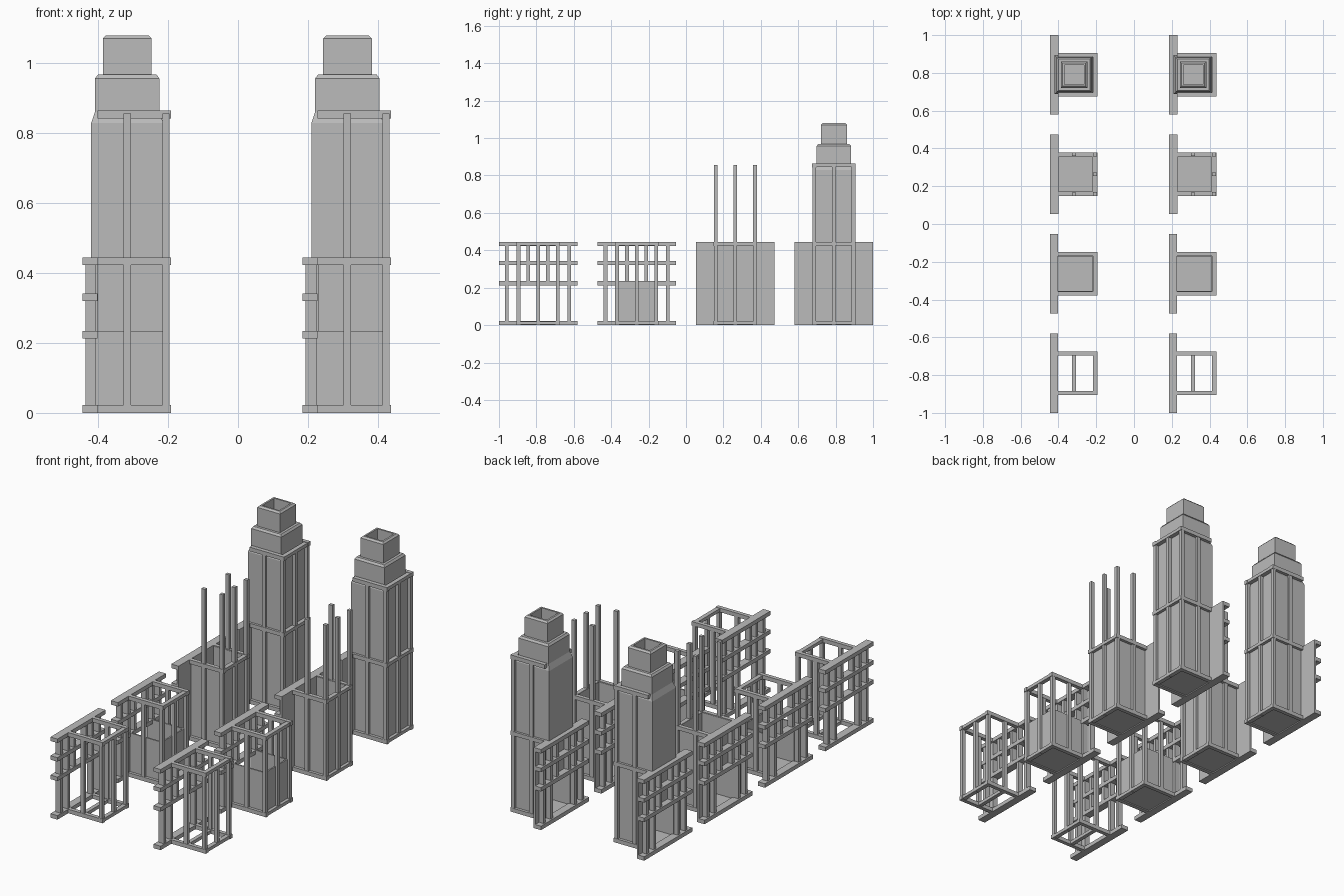
import bpy, bmesh
from mathutils import Matrix, Vector

cube = bpy.data.objects.get("Cube")
if cube:
    bpy.data.objects.remove(cube)

grey = bpy.data.materials.new("plain_grey")
grey.use_nodes = True
colour = (0.5, 0.5, 0.5, 1)
grey.diffuse_color = colour
grey.node_tree.nodes["Principled BSDF"].inputs["Base Color"].default_value = colour

ROW_GAP, COLUMN_GAP = 0.527, 0.63
FLOOR, SILL, RAIL, DECK, HEAD = 0.022, 0.235, 0.342, 0.445, 0.865
FLUE_X, FRONT_X, SIDE_Y = -0.317, -0.206, 0.105
WALL_BACK, WALL_FRONT, WALL_Y = -0.445, -0.402, 0.21
BAR = 0.022


def finish(name, bm, at):
    mesh = bpy.data.meshes.new(name)
    bm.to_mesh(mesh)
    bm.free()
    mesh.materials.append(grey)
    ob = bpy.data.objects.new(name, mesh)
    ob.location = at
    bpy.context.collection.objects.link(ob)


def boxes(name, spans, at):
    """One object made of boxes, each given as x, y and z ranges."""
    bm = bmesh.new()
    for span in spans:
        size = Vector([b - a for a, b in span])
        mid = Vector([(a + b) / 2 for a, b in span])
        bmesh.ops.create_cube(bm, size=1, matrix=Matrix.Translation(mid) @ Matrix.Diagonal(size).to_4x4())
    finish(name, bm, at)


def around(c, width=BAR):
    return (c - width / 2, c + width / 2)


def wall_frame(at):
    rails = [((WALL_BACK, WALL_FRONT), (-WALL_Y, WALL_Y), (top - BAR, top))
             for top in (FLOOR, SILL, RAIL, DECK)]
    boxes("wall_rails", rails, at)
    depth = (WALL_BACK + 0.008, WALL_FRONT - 0.004)
    studs = []
    for side in (-1, 1):
        for y, bottom in ((0.167, 0), (SIDE_Y, 0), (0.052, SILL)):
            studs.append((depth, around(side * y, 0.019), (bottom, DECK - 0.01)))
    boxes("wall_studs", studs, at)


def stack_posts(top, at):
    posts = [(around(FRONT_X, 0.02), around(y, 0.02), (0, top)) for y in (-SIDE_Y, 0, SIDE_Y)]
    posts += [(around(FLUE_X), around(y, 0.018), (0, top)) for y in (-SIDE_Y, SIDE_Y)]
    boxes("stack_posts", posts, at)


def ring_beam(name, top, at):
    z = (top - BAR, top)
    beams = [((WALL_FRONT, FRONT_X + 0.014), around(y), z) for y in (-SIDE_Y, SIDE_Y)]
    beams.append((around(FRONT_X, 0.024), (-SIDE_Y, SIDE_Y), (z[0] + 0.002, z[1] - 0.002)))
    boxes(name, beams, at)


def stack_panels(name, bottom, top, at):
    inner, outer = SIDE_Y - 0.013, SIDE_Y - 0.005
    panels = [((WALL_FRONT - 0.01, FRONT_X - 0.005), tuple(sorted((s * inner, s * outer))), (bottom, top))
              for s in (-1, 1)]
    panels.append(((FRONT_X - 0.013, FRONT_X - 0.005), (-inner, inner), (bottom, top)))
    boxes(name, panels, at)


def wall_boards(at):
    x = (WALL_FRONT - 0.008, WALL_FRONT + 0.002)
    boxes("wall_boards", [
        (x, (-WALL_Y, -SIDE_Y + 0.01), (0, DECK)),
        (x, (SIDE_Y - 0.01, WALL_Y), (0, DECK)),
        (x, (-SIDE_Y + 0.01, SIDE_Y - 0.01), (SILL - BAR, DECK))], at)


def chimney_shaft(at):
    """Stepped square tube: half width and height of each ring, outside then inside."""
    profile = [(0.103, DECK), (0.103, 0.83), (0.092, 0.862), (0.092, 0.957), (0.084, 0.968),
               (0.07, 0.968), (0.07, 1.071), (0.061, 1.08), (0.051, 1.08), (0.051, DECK)]
    bm = bmesh.new()
    corners = ((-1, -1), (1, -1), (1, 1), (-1, 1))
    rings = [[bm.verts.new((FLUE_X + sx * h, sy * h, z)) for sx, sy in corners] for h, z in profile]
    for low, high in zip(rings, rings[1:] + rings[:1]):
        for i in range(4):
            j = (i + 1) % 4
            bm.faces.new((low[i], low[j], high[j], high[i]))
    bmesh.ops.recalc_face_normals(bm, faces=bm.faces)
    finish("chimney_shaft", bm, at)


# Four building stages from open frame to finished chimney, in two columns
for column in range(2):
    for stage in range(4):
        at = (column * COLUMN_GAP, (stage - 1.5) * ROW_GAP, 0)
        wall_frame(at)
        stack_posts(DECK - 0.004 if stage < 2 else HEAD - 0.008, at)
        ring_beam("base_beams", FLOOR, at)
        ring_beam("deck_beams", DECK, at)
        if stage == 0:
            boxes("floor_joist", [(around(FLUE_X), (-SIDE_Y, SIDE_Y), (0.002, FLOOR - 0.002))], at)
        else:
            boxes("hearth_floor", [((WALL_FRONT, FRONT_X - 0.006), (-SIDE_Y + 0.006, SIDE_Y - 0.006), (0.006, 0.016))], at)
            stack_panels("hearth_panels", 0.01, SILL, at)
        if stage >= 2:
            stack_panels("upper_panels", SILL, DECK - 0.004, at)
            wall_boards(at)
        if stage == 3:
            chimney_shaft(at)
            ring_beam("head_beams", HEAD, at)
